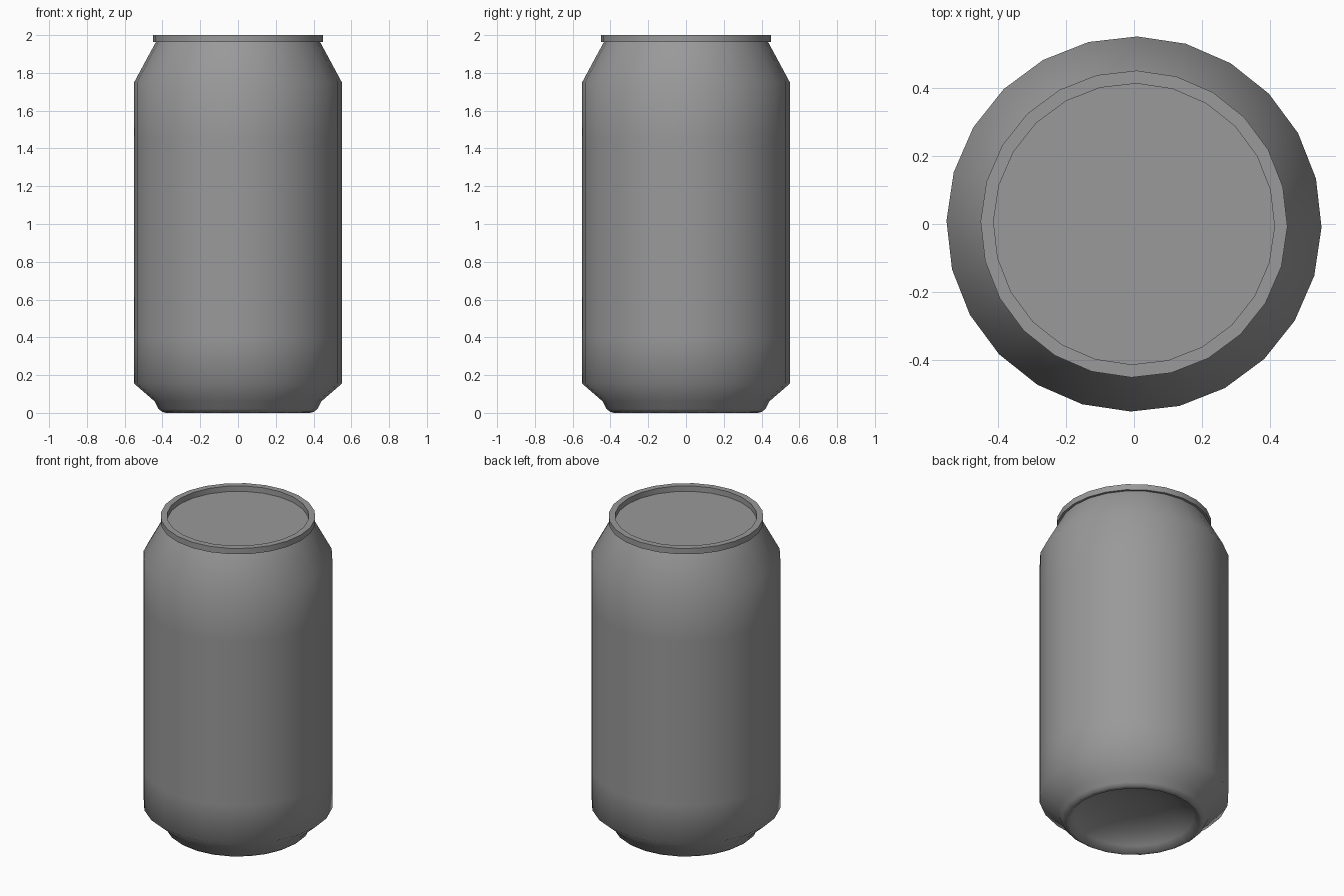
import bpy, bmesh, math

if "Cube" in bpy.data.objects:
    bpy.data.objects.remove(bpy.data.objects["Cube"])

SIDES = 24
TURN = math.radians(-1)


def lathe(name, profile, sharp_angle):
    """Revolve (radius, z) points around z; a radius of 0 closes with a pole."""
    bm = bmesh.new()
    rings = []
    for r, z in profile:
        if r == 0:
            rings.append([bm.verts.new((0, 0, z))] * SIDES)
        else:
            rings.append([bm.verts.new((r * math.cos(TURN + math.tau * i / SIDES),
                                        r * math.sin(TURN + math.tau * i / SIDES), z))
                          for i in range(SIDES)])
    for a, b in zip(rings, rings[1:]):
        for i in range(SIDES):
            j = (i + 1) % SIDES
            corners = list(dict.fromkeys((a[i], a[j], b[j], b[i])))
            bm.faces.new(corners)
    bmesh.ops.recalc_face_normals(bm, faces=bm.faces)
    mesh = bpy.data.meshes.new(name)
    bm.to_mesh(mesh)
    bm.free()
    obj = bpy.data.objects.new(name, mesh)
    bpy.context.collection.objects.link(obj)
    bpy.ops.object.select_all(action='DESELECT')
    obj.select_set(True)
    bpy.context.view_layer.objects.active = obj
    bpy.ops.object.shade_smooth_by_angle(angle=math.radians(sharp_angle))
    return obj


# Can: domed base, foot, wall, shoulder, rim and recessed lid in one profile
can = lathe("drink_can", [
    (0, 0.12), (0.14, 0.11), (0.26, 0.085), (0.35, 0.035),   # concave base
    (0.38, 0.0), (0.40, 0.005), (0.42, 0.02), (0.44, 0.06),  # foot
    (0.55, 0.155), (0.55, 0.40), (0.55, 1.45), (0.55, 1.75), # wall
    (0.435, 1.963), (0.45, 1.963), (0.45, 2.0),              # shoulder and rim
    (0.412, 2.0), (0.412, 1.965), (0, 1.965),                # lid
], 65)

# Dark grey metal
metal = bpy.data.materials.new("dark_metal")
metal.diffuse_color = (0.32, 0.32, 0.32, 1)
metal.use_nodes = True
metal.node_tree.nodes["Principled BSDF"].inputs["Base Color"].default_value = metal.diffuse_color
can.data.materials.append(metal)
